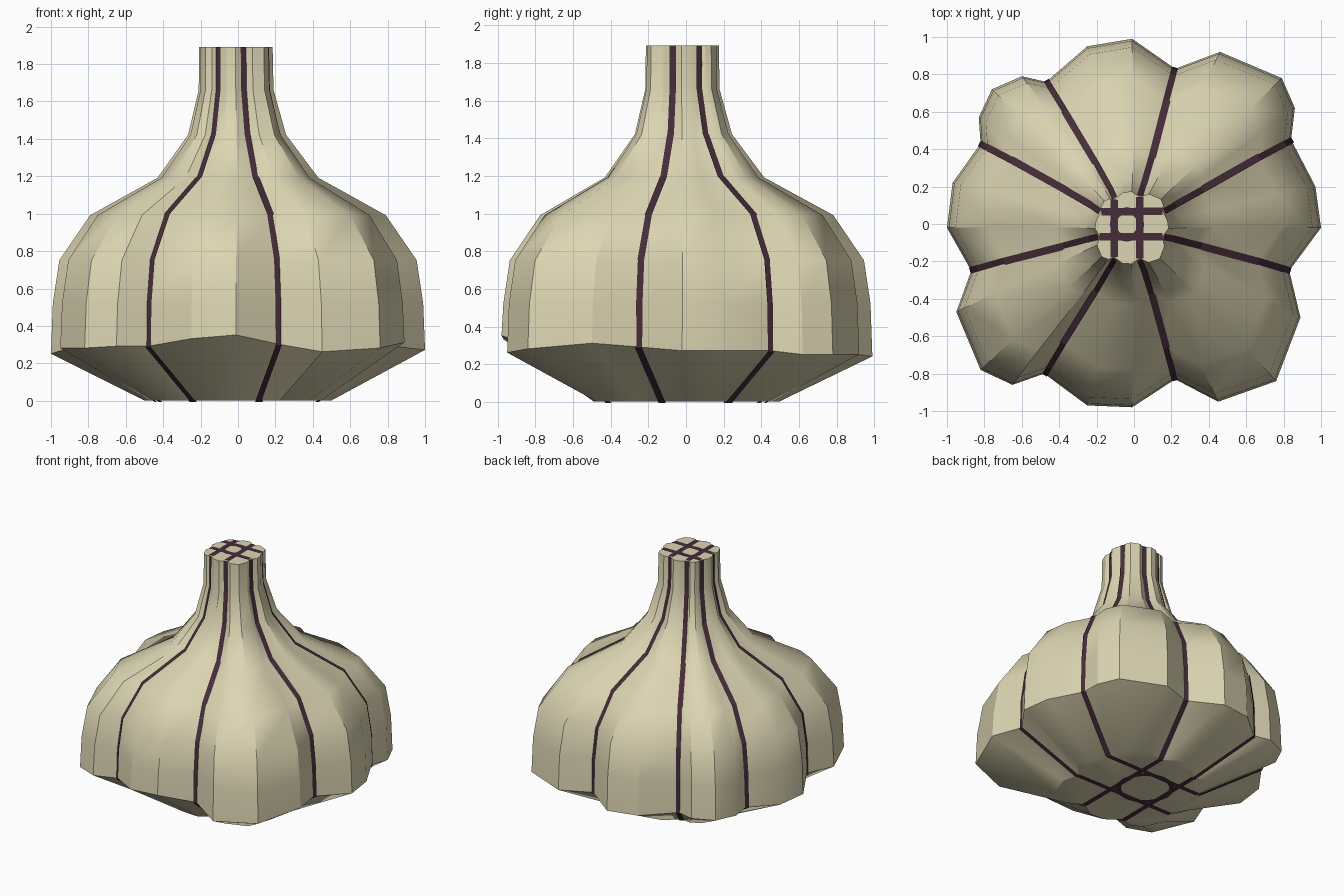
import bpy, bmesh, math
from mathutils import Vector

if "Cube" in bpy.data.objects:
    bpy.data.objects.remove(bpy.data.objects["Cube"])


def material(name, col):
    m = bpy.data.materials.new(name)
    m.diffuse_color = (*col, 1)
    m.use_nodes = True
    m.node_tree.nodes["Principled BSDF"].inputs["Base Color"].default_value = m.diffuse_color
    return m


def finish(bm, name, mat, smooth):
    me = bpy.data.meshes.new(name)
    bm.to_mesh(me)
    bm.free()
    ob = bpy.data.objects.new(name, me)
    bpy.context.collection.objects.link(ob)
    me.materials.append(mat)
    if smooth:
        bpy.context.view_layer.objects.active = ob
        ob.select_set(True)
        bpy.ops.object.shade_smooth_by_angle(angle=math.radians(30))
        ob.select_set(False)
    return ob


skin = material("skin", (0.72, 0.67, 0.45))
purple = material("purple", (0.06, 0.025, 0.04))

# Widest cross-section, counter-clockwise: x, y, height of the lower edge
section = [
    (1.0, -.02, .27), (.97, .2, .27), (.84, .45, .27), (.86, .62, .25), (.79, .78, .25),
    (.46, .92, .25), (.22, .83, .26), (-.01, .99, .24), (-.25, .95, .25), (-.47, .76, .26),
    (-.60, .79, .26), (-.76, .72, .26), (-.83, .57, .26), (-.82, .43, .27), (-.97, .22, .25),
    (-1.0, -.02, .25), (-.87, -.25, .29), (-.95, -.47, .28), (-.82, -.78, .28),
    (-.65, -.86, .29), (-.48, -.80, .29), (-.25, -.97, .33), (-.01, -.98, .35),
    (.22, -.83, .30), (.45, -.95, .26), (.76, -.84, .28), (.89, -.5, .31), (.83, -.25, .29)]
valleys = [2, 6, 9, 13, 16, 20, 23, 27]

# Rings: height (None = lower edge), scale, x shift, y shift
rings = [(0, .5, 0, 0), (None, 1, 0, 0), (.52, .99, 0, 0), (.75, .955, 0, 0),
         (.99, .79, 0, 0), (1.19, .43, 0, -.01), (1.42, .262, -.005, -.015),
         (1.66, .2, -.01, -.02), (1.89, .197, -.012, -.02)]


def point(i, ring):
    x, y, low = section[i]
    z, s, dx, dy = ring
    return Vector((x * s + dx, y * s + dy, low if z is None else z))


# Bulb body
bm = bmesh.new()
n = len(section)
grid = [[bm.verts.new(point(i, r)) for i in range(n)] for r in rings]
for a, b in zip(grid, grid[1:]):
    for i in range(n):
        j = (i + 1) % n
        bm.faces.new((a[i], a[j], b[j], b[i]))
bm.faces.new(grid[0][::-1])
bm.faces.new(grid[-1])
finish(bm, "bulb", skin, True)

# Stripes
bm = bmesh.new()


def ribbon(pts, normals, width=.04, lift=.009, closed=False):
    m = len(pts)
    pairs = []
    for k, p in enumerate(pts):
        a = pts[(k - 1) % m] if closed or k > 0 else p
        b = pts[(k + 1) % m] if closed or k < m - 1 else p
        nor = normals[k].normalized()
        side = (b - a).cross(nor).normalized() * width / 2
        q = p + nor * lift
        pairs.append((bm.verts.new(q + side), bm.verts.new(q - side)))
    for k in range(m if closed else m - 1):
        (a, b), (c, d) = pairs[k], pairs[(k + 1) % m]
        bm.faces.new((a, c, d, b))


# Stripes up the grooves between cloves
for v in valleys:
    pts = [point(v, r) for r in rings]
    out = Vector((section[v][0], section[v][1], 0)).normalized()
    nors = []
    for k in range(len(pts)):
        t = pts[min(k + 1, len(pts) - 1)] - pts[max(k - 1, 0)]
        t.normalize()
        nors.append(out - t * out.dot(t))
    ribbon(pts, nors)

# Crossing stripes and ring on the top and bottom caps
for ring, sign in ((rings[-1], 1), (rings[0], -1)):
    up = Vector((0, 0, sign))
    lift = .004 if sign > 0 else .002
    for a, b in ((6, 23), (9, 20), (13, 2), (16, 27)):
        ribbon([point(a, ring), point(b, ring)], [up, up], .04, lift)
    z, s, dx, dy = ring
    c = Vector((-.13 * s + dx, .09 * s + dy, z))
    r = .38 * s
    circle = [c + Vector((math.cos(t * math.pi / 8) * r, math.sin(t * math.pi / 8) * r, 0))
              for t in range(16)]
    ribbon(circle, [up] * 16, .035, lift, True)
stripes = finish(bm, "stripes", purple, False)

# Stand on the ground
for ob in (stripes, bpy.data.objects["bulb"]):
    ob.location.z = .002
